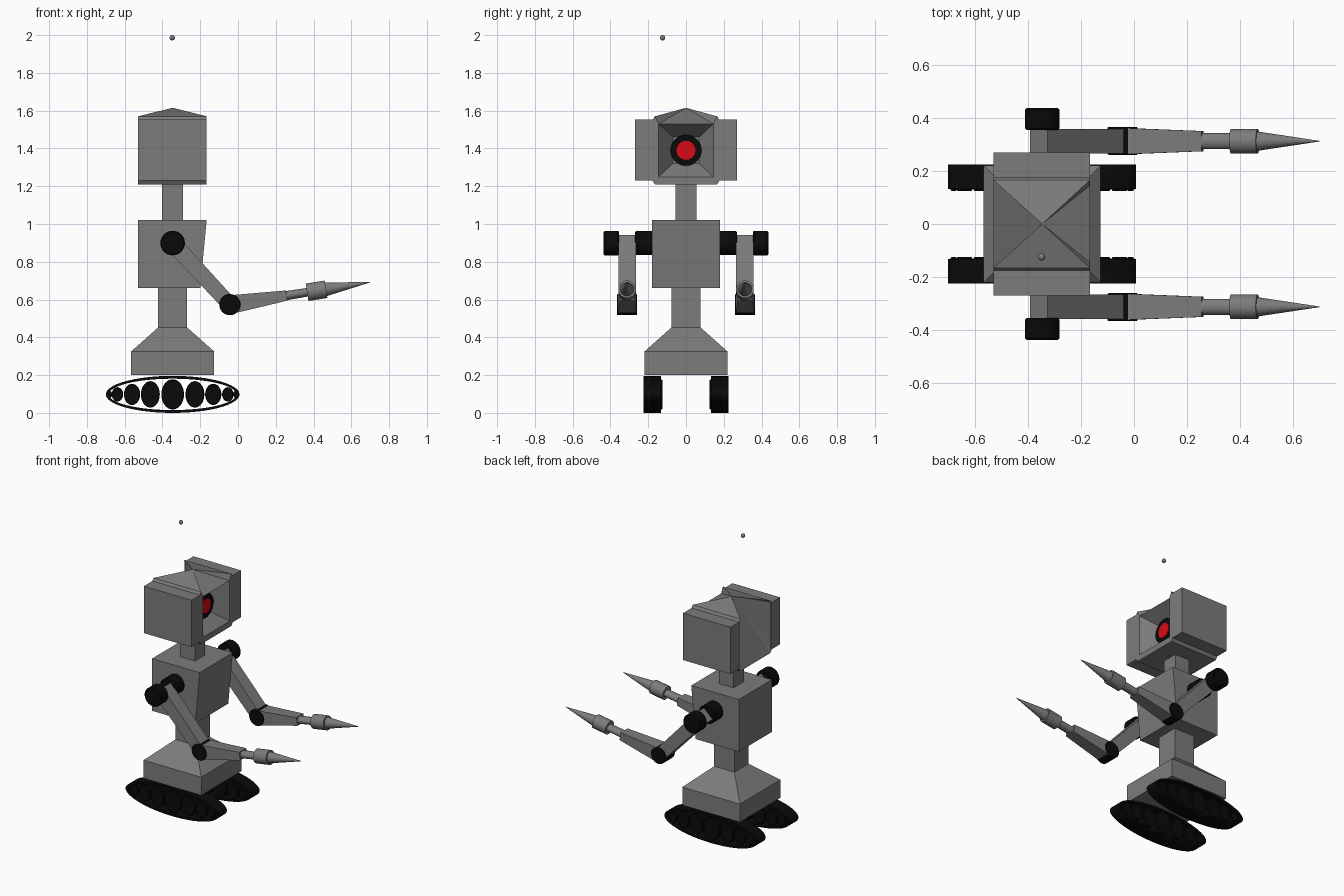
import bpy, bmesh, math
from mathutils import Vector

if "Cube" in bpy.data.objects:
    bpy.data.objects.remove(bpy.data.objects["Cube"])

CX = -0.346  # body axis


def material(name, color):
    m = bpy.data.materials.new(name)
    m.diffuse_color = color
    m.use_nodes = True
    m.node_tree.nodes["Principled BSDF"].inputs["Base Color"].default_value = m.diffuse_color
    return m


GREY = material("dark_metal", (0.2, 0.2, 0.2, 1))
BLACK = material("black_rubber", (0.003, 0.003, 0.003, 1))
RED = material("red_lens", (0.7, 0.003, 0.008, 1))


def add_mesh(name, bm, mat=GREY, smooth=False):
    bmesh.ops.remove_doubles(bm, verts=bm.verts, dist=1e-5)
    bmesh.ops.recalc_face_normals(bm, faces=bm.faces)
    me = bpy.data.meshes.new(name)
    bm.to_mesh(me)
    bm.free()
    ob = bpy.data.objects.new(name, me)
    bpy.context.collection.objects.link(ob)
    me.materials.append(mat)
    if smooth:
        bpy.ops.object.select_all(action='DESELECT')
        ob.select_set(True)
        bpy.context.view_layer.objects.active = ob
        bpy.ops.object.shade_smooth_by_angle(angle=math.radians(35))


def loft(name, rings, mat=GREY, closed=False, smooth=False):
    """Bridge rings of points, capping the ends (or closing into a loop)."""
    bm = bmesh.new()
    rows = [[bm.verts.new(p) for p in r] for r in rings]
    n = len(rows[0])
    for a, b in zip(rows, rows[1:] + rows[:1] if closed else rows[1:]):
        for i in range(n):
            j = (i + 1) % n
            bm.faces.new((a[i], a[j], b[j], b[i]))
    if not closed:
        bm.faces.new(rows[0])
        bm.faces.new(rows[-1])
    add_mesh(name, bm, mat, smooth)


def rect_z(x0, x1, hy, z):
    return [(x0, -hy, z), (x1, -hy, z), (x1, hy, z), (x0, hy, z)]


def rect_x(x, hy, z0, z1, cy=0):
    return [(x, cy - hy, z0), (x, cy + hy, z0), (x, cy + hy, z1), (x, cy - hy, z1)]


def ellipse_y(cx, cz, rx, rz, y, n=32):
    return [(cx + rx * math.cos(2 * math.pi * i / n), y,
             cz + rz * math.sin(2 * math.pi * i / n)) for i in range(n)]


def drum(name, cx, cz, rx, rz, y0, y1, bevel=0.006):
    """Black cylinder along y with softened rims."""
    d = bevel if y1 > y0 else -bevel
    loft(name, [ellipse_y(cx, cz, rx - bevel, rz - bevel, y0),
                ellipse_y(cx, cz, rx, rz, y0 + d),
                ellipse_y(cx, cz, rx, rz, y1 - d),
                ellipse_y(cx, cz, rx - bevel, rz - bevel, y1)], BLACK, smooth=True)


def limb(name, a, b, y, stations, n=4):
    """Sections along a->b in the plane y; stations are (t, half_y, half_thickness)."""
    a, b = Vector((a[0], y, a[1])), Vector((b[0], y, b[1]))
    d = (b - a).normalized()
    up = Vector((-d.z, 0, d.x))
    side = Vector((0, 1, 0))
    k = math.sqrt(2) if n == 4 else 1
    rings = []
    for t, hy, hp in stations:
        c = a + (b - a) * t
        rings.append([c + side * hy * k * math.cos(2 * math.pi * (i + .5) / n)
                      + up * hp * k * math.sin(2 * math.pi * (i + .5) / n) for i in range(n)])
    loft(name, rings, smooth=n > 4)


def disc_x(name, r, x0, x1, z, mat, n=32):
    loft(name, [[(x, r * math.cos(2 * math.pi * i / n), z + r * math.sin(2 * math.pi * i / n))
                 for i in range(n)] for x in (x0, x1)], mat, smooth=True)


# base, waist, torso, neck
loft("base", [rect_z(-.566, -.126, .22, .2), rect_z(-.566, -.126, .22, .325),
              rect_z(CX - .077, CX + .077, .077, .452)])
loft("waist", [rect_z(CX - .077, CX + .077, .077, z) for z in (.45, .665)])
loft("torso", [rect_z(-.529, -.2, .18, .66), rect_z(-.529, -.166, .18, 1.02)])
loft("neck", [rect_z(CX - .056, CX + .056, .056, z) for z in (1.01, 1.22)])

# head: chamfered shell, peaked roof, sloping back, funnel recess in front
B, F = -.529, -.166
half = [(.165, 1.21), (.178, 1.23), (.178, 1.55), (.165, 1.57)]
octagon = [(-half[0][0], half[0][1])] + half + [(-h, z) for h, z in half[:0:-1]]
bm = bmesh.new()
back, front = [[bm.verts.new((x, y, z)) for y, z in octagon] for x in (B, F)]
rim = [bm.verts.new(p) for p in rect_x(F, .145, 1.25, 1.53)]
pit = [bm.verts.new(p) for p in rect_x(-.265, .07, 1.32, 1.46)]
apex = bm.verts.new((CX, 0, 1.615))
for i in range(8):
    j = (i + 1) % 8
    if i != 4:  # the top is open under the roof
        bm.faces.new((back[i], back[j], front[j], front[i]))
        bm.faces.new((back[i], back[j], apex))  # back slopes up to the peak
for i in (4, 5):
    bm.faces.new((back[i], front[i], apex))
f, r = front, rim
for face in ((f[0], f[1], r[1], r[0]), (f[1], f[2], r[1]), (f[2], f[3], r[2], r[1]), (f[3], f[4], r[2]),
             (f[4], apex, r[2]), (apex, r[3], r[2]), (f[5], r[3], apex), (f[5], f[6], r[3]),
             (f[6], f[7], r[0], r[3]), (f[7], f[0], r[0]), pit):
    bm.faces.new(face)
for i in range(4):
    j = (i + 1) % 4
    bm.faces.new((rim[i], rim[j], pit[j], pit[i]))
add_mesh("head_shell", bm)
disc_x("eye_rim", .082, -.275, -.245, 1.39, BLACK)
disc_x("eye_lens", .05, -.25, -.24, 1.39, RED)

SHOULDER, ELBOW, TIP = (CX, .899), (-.043, .573), (.7, .692)
# graded wheels, from the middle outwards: offset, radius x, radius z
WHEELS = [(0, .06, .08), (.118, .05, .07), (.215, .043, .056), (.292, .03, .038), (.333, .013, .018)]

for s, tag in ((-1, "right"), (1, "left")):
    y = .312 * s
    # side boxes of the head
    loft("head_side_" + tag, [rect_x(x, .049, 1.23, 1.553, .221 * s) for x in (B, F)])

    # arm
    drum("shoulder_inner_" + tag, *SHOULDER, .063, .063, .17 * s, .27 * s)
    drum("shoulder_outer_" + tag, *SHOULDER, .065, .065, .355 * s, .436 * s)
    limb("upper_arm_" + tag, SHOULDER, ELBOW, y, [(-.04, .046, .045), (1, .046, .04)])
    drum("elbow_" + tag, *ELBOW, .056, .056, .26 * s, .366 * s, .003)
    limb("forearm_" + tag, ELBOW, TIP, y, [(0, .05, .05), (.405, .038, .027)])
    limb("wrist_rod_" + tag, ELBOW, TIP, y, [(.39, .031, .025), (.56, .031, .023)], 16)
    limb("drill_collar_" + tag, ELBOW, TIP, y, [(.55, .047, .047), (.685, .047, .047)], 24)
    limb("drill_tip_" + tag, ELBOW, TIP, y, [(.68, .037, .037), (1, .001, .001)], 24)

    # track belt and wheels
    y0, y1, zc = .132 * s, .225 * s, .098
    loft("track_belt_" + tag, [ellipse_y(CX, zc, .354, .098, y0, 64), ellipse_y(CX, zc, .354, .098, y1, 64),
                               ellipse_y(CX, zc, .338, .083, y1, 64), ellipse_y(CX, zc, .338, .083, y0, 64)],
         BLACK, closed=True, smooth=True)
    for off, rx, rz in WHEELS:
        for side in ((-1, 1) if off else (1,)):
            drum("track_wheel_" + tag, CX + off * side, zc, rx, rz, .125 * s, .218 * s, .004)

# small floating ball above the head
bpy.ops.mesh.primitive_uv_sphere_add(segments=16, ring_count=10, radius=.014, location=(-.348, -.124, 1.986))
ball = bpy.context.object
ball.name = "floating_ball"
ball.data.materials.append(GREY)
bpy.ops.object.shade_smooth()
